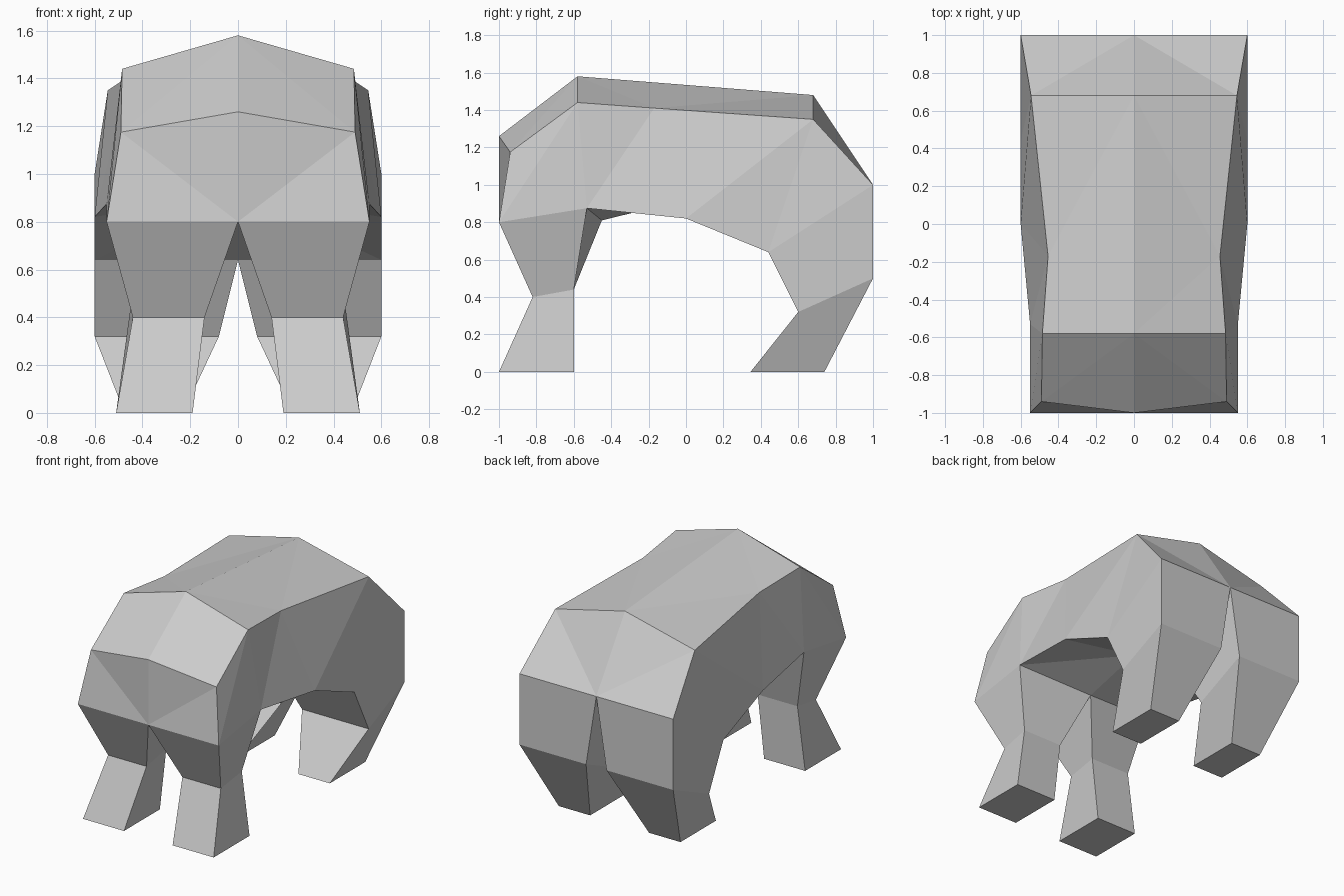
import bpy
import bmesh
from mathutils import Vector

cube = bpy.data.objects.get("Cube")
if cube:
    bpy.data.objects.remove(cube, do_unlink=True)

# Material
grey = bpy.data.materials.new("light grey")
grey.use_nodes = True
colour = (0.6, 0.6, 0.6, 1)
grey.diffuse_color = colour
grey.node_tree.nodes["Principled BSDF"].inputs["Base Color"].default_value = colour

bm = bmesh.new()


def point(x, y, z):
    return bm.verts.new(Vector((x, y, z)))


def strip(*triangles):
    for triangle in triangles:
        bm.faces.new(triangle)


def loft_leg(rings):
    """Join four-sided rings from hip to foot, then close the sole."""
    for upper, lower in zip(rings, rings[1:]):
        for i in range(4):
            j = (i + 1) % 4
            bm.faces.new((upper[i], upper[j], lower[j], lower[i]))
    bm.faces.new(rings[-1])


# Ridge along the back, and centre line of the underside
brow = point(0, -1, 1.26)
crest = point(0, -0.58, 1.58)
rump = point(0, 0.68, 1.48)
tail = point(0, 1, 1)
chest = point(0, -1, 0.8)
armpit = point(0, -0.45, 0.81)
belly = point(0, 0, 0.92)
groin = point(0, 0.44, 0.64)

# Upper edge of the flank
cheek = point(0.49, -0.94, 1.175)
shoulder = point(0.485, -0.58, 1.44)
waist = point(0.455, -0.17, 1.41)
hip = point(0.545, 0.68, 1.35)
haunch = point(0.6, 1, 1)

# Lower edge of the flank
chest_side = point(0.55, -1, 0.8)
elbow = point(0.55, -0.53, 0.875)
belly_side = point(0.6, 0, 0.82)
thigh = point(0.6, 0.44, 0.64)

# Knees and feet, each ring: front inner, front outer, rear outer, rear inner
front_knee = [point(0.14, -0.82, 0.4), point(0.44, -0.82, 0.4),
              point(0.45, -0.6, 0.44), point(0.14, -0.6, 0.44)]
front_foot = [point(0.19, -1, 0), point(0.51, -1, 0),
              point(0.51, -0.6, 0), point(0.19, -0.6, 0)]
hind_knee = [point(0.08, 0.6, 0.32), point(0.6, 0.6, 0.32),
             point(0.6, 1, 0.5), point(0.08, 1, 0.5)]
hind_foot = [point(0.23, 0.345, 0), point(0.475, 0.345, 0),
             point(0.475, 0.74, 0), point(0.23, 0.74, 0)]

# Front, back and top of the torso
strip((chest, chest_side, cheek), (chest, cheek, brow),
      (brow, cheek, crest), (cheek, shoulder, crest),
      (crest, shoulder, waist), (crest, waist, rump), (waist, hip, rump),
      (rump, hip, tail), (hip, haunch, tail))

# Flank
strip((cheek, chest_side, shoulder), (shoulder, chest_side, elbow),
      (shoulder, elbow, waist), (waist, elbow, belly_side),
      (waist, belly_side, hip), (hip, belly_side, thigh),
      (hip, thigh, haunch))

# Underside
strip((armpit, elbow, belly), (elbow, belly_side, belly),
      (belly, belly_side, thigh), (belly, thigh, groin))

# Legs
loft_leg([[chest, chest_side, elbow, armpit], front_knee, front_foot])
loft_leg([[groin, thigh, haunch, tail], hind_knee, hind_foot])

# Mirror to the other side
bmesh.ops.mirror(bm, geom=bm.verts[:] + bm.edges[:] + bm.faces[:],
                 axis='X', merge_dist=0.001)
bmesh.ops.remove_doubles(bm, verts=bm.verts[:], dist=0.001)
bmesh.ops.recalc_face_normals(bm, faces=bm.faces[:])

mesh = bpy.data.meshes.new("body_with_legs")
bm.to_mesh(mesh)
bm.free()
mesh.materials.append(grey)
body = bpy.data.objects.new("body_with_legs", mesh)
bpy.context.collection.objects.link(body)
